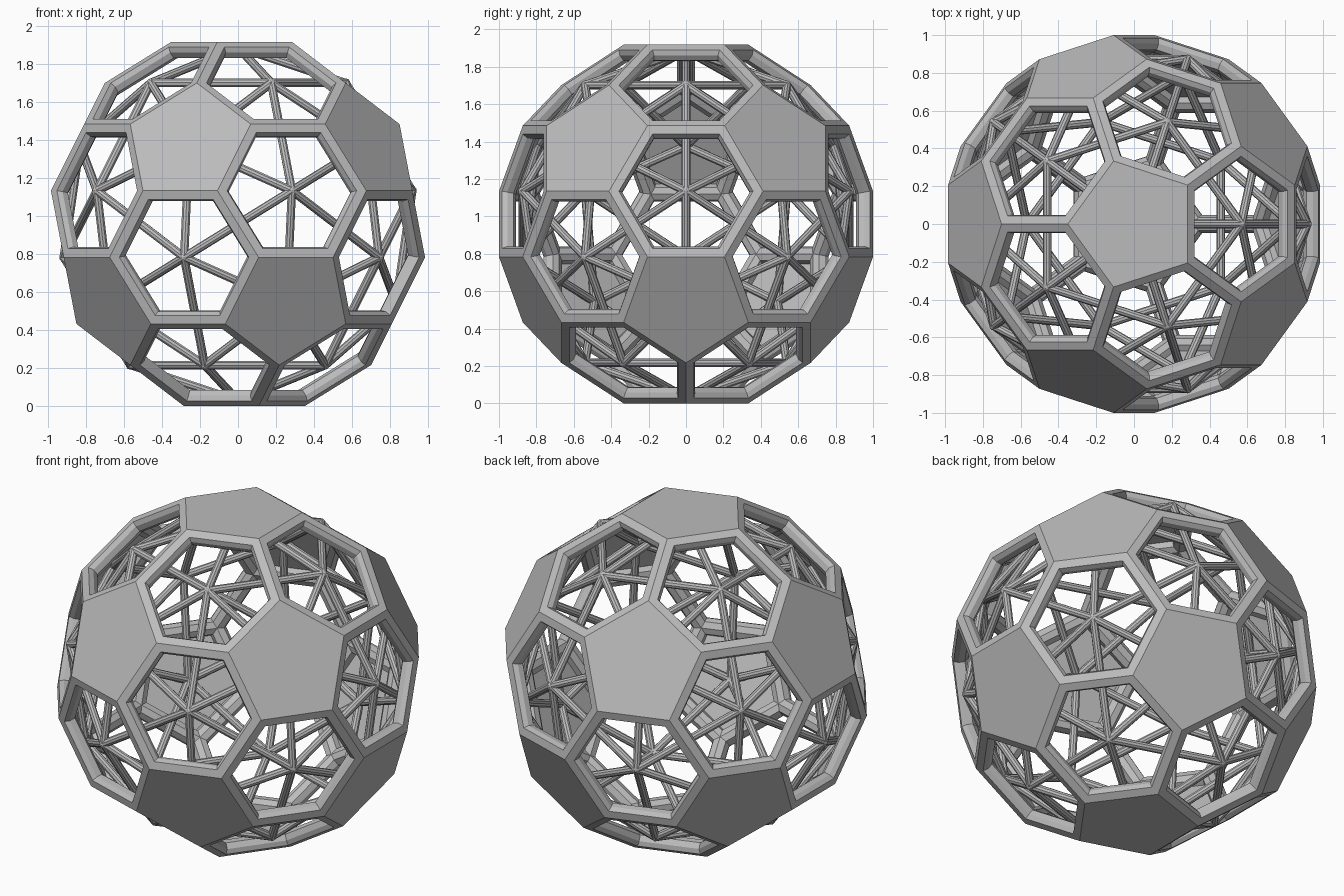
import bpy, bmesh, math
from mathutils import Vector
from itertools import combinations

if "Cube" in bpy.data.objects:
    bpy.data.objects.remove(bpy.data.objects["Cube"], do_unlink=True)

grey = bpy.data.materials.new("plain grey")
grey.use_nodes = True
grey.diffuse_color = (0.5, 0.5, 0.5, 1)
grey.node_tree.nodes["Principled BSDF"].inputs["Base Color"].default_value = (0.5, 0.5, 0.5, 1)

RADIUS = 1.1756      # circumradius of the untruncated icosahedron
CENTRE_Z = 0.959
PANEL = 0.03         # panel thickness
SPOKE = 0.023        # spoke radius


def finish(bm, name):
    bmesh.ops.recalc_face_normals(bm, faces=bm.faces)
    mesh = bpy.data.meshes.new(name)
    bm.to_mesh(mesh)
    bm.free()
    mesh.materials.append(grey)
    obj = bpy.data.objects.new(name, mesh)
    obj.location.z = CENTRE_Z
    bpy.context.collection.objects.link(obj)
    return obj


def loft(bm, ring_a, ring_b):
    """Closed solid between two matching rings of points."""
    va = [bm.verts.new(p) for p in ring_a]
    vb = [bm.verts.new(p) for p in ring_b]
    n = len(va)
    bm.faces.new(va)
    bm.faces.new(vb[::-1])
    for i in range(n):
        j = (i + 1) % n
        bm.faces.new((va[j], va[i], vb[i], vb[j]))


def bar(bm, a, b, profile):
    """Sweep a (sideways, inward) profile along the line a-b."""
    inward = -(a + b).normalized()
    along = (b - a).normalized()
    inward = (inward - along * inward.dot(along)).normalized()
    side = along.cross(inward)
    offsets = [side * u + inward * w for u, w in profile]
    loft(bm, [a + o for o in offsets], [b + o for o in offsets])


def polar(azimuth, z):
    r = math.sqrt(1 - z * z)
    return Vector((r * math.cos(azimuth), r * math.sin(azimuth), z)) * RADIUS


# Icosahedron corners: one per pentagon panel
k = 1 / math.sqrt(5)
corners = [polar(0, 1), polar(0, -1)]
for i in range(5):
    turn = math.tau * i / 5
    corners += [polar(math.pi + turn, k), polar(turn, -k)]


def near(p, q):
    return (p - q).length < RADIUS * 1.1


pairs = [(p, q) for p, q in combinations(corners, 2) if near(p, q)]
triples = [t for t in combinations(corners, 3)
           if all(near(p, q) for p, q in combinations(t, 2))]

# Pentagon panels, ordered around each corner
bm_panels = bmesh.new()
pent_edges = []
for c in corners:
    normal = c.normalized()
    ring = [c.lerp(q, 1 / 3) for q in corners if q != c and near(c, q)]
    axis_u = (ring[0] - normal * ring[0].dot(normal)).normalized()
    axis_v = normal.cross(axis_u)
    ring.sort(key=lambda p: math.atan2(p.dot(axis_v), p.dot(axis_u)))
    depth = ring[0].dot(normal)
    loft(bm_panels, ring, [p * (1 - PANEL / depth) for p in ring])
    pent_edges += [(ring[i], ring[(i + 1) % 5]) for i in range(5)]
finish(bm_panels, "pentagon_panels")

# Ridged frame bars along every edge of the shell
half = [(0.043, 0.0166), (0.048, 0.045), (0.035, 0.078)]
profile = [(0, 0)] + half + [(0, 0.09)] + [(-u, w) for u, w in half[::-1]]
bm_frame = bmesh.new()
for a, b in pent_edges:
    bar(bm_frame, a, b, profile)
for p, q in pairs:
    bar(bm_frame, p.lerp(q, 1 / 3), p.lerp(q, 2 / 3), profile)
finish(bm_frame, "frame_bars")

# Round spokes joining hexagon centres to each other and to the panels
tube = [(SPOKE * math.cos(math.tau * i / 10), SPOKE * math.sin(math.tau * i / 10))
        for i in range(10)]
bm_links = bmesh.new()
for s, t in combinations(triples, 2):
    if sum(p in t for p in s) == 2:
        bar(bm_links, sum(s, Vector()) / 3, sum(t, Vector()) / 3, tube)
finish(bm_links, "hub_to_hub_spokes")

bm_spokes = bmesh.new()
for t in triples:
    hub = sum(t, Vector()) / 3
    for c in t:
        bar(bm_spokes, hub, c.normalized() * 0.93, tube)
finish(bm_spokes, "hub_to_panel_spokes")

# Small round hubs at the hexagon centres
bm_hubs = bmesh.new()
for t in triples:
    made = bmesh.ops.create_icosphere(bm_hubs, subdivisions=2, radius=SPOKE * 1.05)
    bmesh.ops.translate(bm_hubs, verts=made["verts"], vec=sum(t, Vector()) / 3)
finish(bm_hubs, "spoke_hubs")
